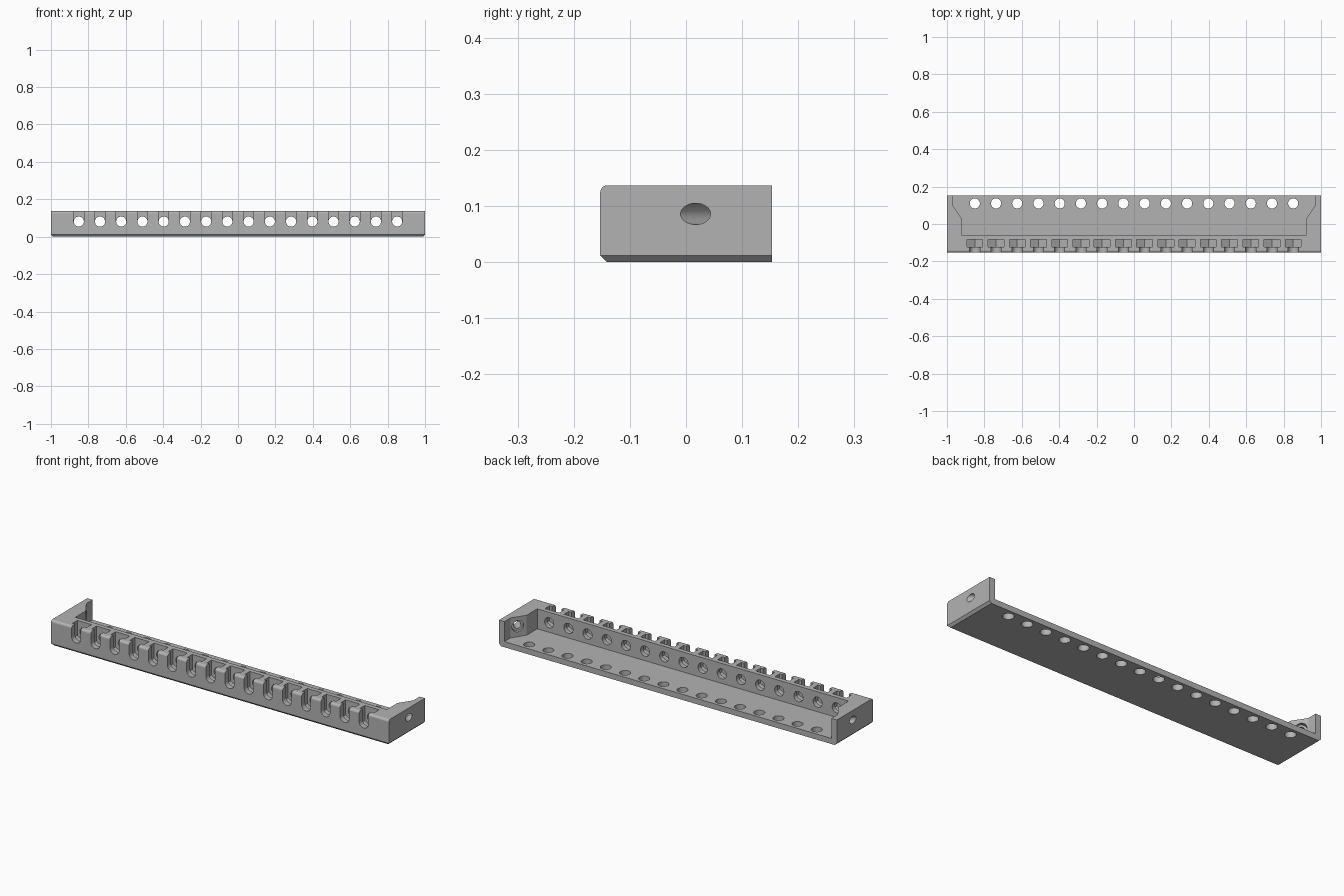
import bpy, bmesh, math
from mathutils import Vector

if "Cube" in bpy.data.objects:
    bpy.data.objects.remove(bpy.data.objects["Cube"])

HALF_Y, HEIGHT = 0.153, 0.137
COUNT, PITCH = 16, 0.1135
HOLE_R, HOLE_Z = 0.027, 0.081
NUT_R = 0.049                     # nut pocket, centre to corner
stations = [(i - (COUNT - 1) / 2) * PITCH for i in range(COUNT)]

grey = bpy.data.materials.new("matte_grey")
grey.use_nodes = True
grey.diffuse_color = (0.45, 0.45, 0.45, 1)
grey.node_tree.nodes["Principled BSDF"].inputs["Base Color"].default_value = (0.45, 0.45, 0.45, 1)


def make(name, bm):
    bmesh.ops.recalc_face_normals(bm, faces=bm.faces[:])
    mesh = bpy.data.meshes.new(name)
    bm.to_mesh(mesh)
    bm.free()
    mesh.materials.append(grey)
    obj = bpy.data.objects.new(name, mesh)
    bpy.context.collection.objects.link(obj)
    return obj


def prism(bm, points, sweep):
    face = bm.faces.new([bm.verts.new(p) for p in points])
    new = bmesh.ops.extrude_face_region(bm, geom=[face])["geom"]
    bmesh.ops.translate(bm, vec=sweep, verts=[v for v in new if isinstance(v, bmesh.types.BMVert)])


def rod(bm, start, end, radius, sides=32):
    start, sweep = Vector(start), Vector(end) - Vector(start)
    turn = sweep.to_track_quat('Z', 'Y')
    angles = [math.tau * i / sides for i in range(sides)]
    prism(bm, [start + turn @ Vector((radius * math.cos(a), radius * math.sin(a), 0)) for a in angles], sweep)


def cut(target, name, bm):
    cutter = make(name, bm)
    cutter.hide_render = True
    mod = target.modifiers.new(name, 'BOOLEAN')
    mod.operation, mod.solver, mod.object = 'DIFFERENCE', 'EXACT', cutter
    bpy.context.view_layer.objects.active = target
    bpy.ops.object.modifier_apply(modifier=mod.name)
    bpy.data.objects.remove(cutter)


# Solid block: bottom chamfered on front and sides, front top edge rounded
bm = bmesh.new()
prism(bm, [(-1, -HALF_Y, 0), (1, -HALF_Y, 0), (1, HALF_Y, 0), (-1, HALF_Y, 0)], Vector((0, 0, HEIGHT)))


def edges_where(test):
    return [e for e in bm.edges if test((e.verts[0].co + e.verts[1].co) / 2)]


bmesh.ops.bevel(bm, geom=edges_where(lambda c: c.z > HEIGHT - 0.01 and c.y < -0.1),
                offset=0.013, segments=5, profile=0.5, affect='EDGES')
bmesh.ops.bevel(bm, geom=edges_where(lambda c: c.z < 0.001 and c.y < 0.1),
                offset=0.012, segments=1, affect='EDGES')
rail = make("mounting_rail", bm)

# Tray hollow, open at the back, leaving thick end blocks with slanted faces
bm = bmesh.new()
side = [(0.922, -0.059), (0.922, 0.03), (0.968, 0.1), (0.968, 0.3)]
outline = side + [(-x, y) for x, y in reversed(side)]
prism(bm, [(x, y, 0.03) for x, y in outline], Vector((0, 0, 0.3)))
cut(rail, "tray_hollow", bm)

# Round holes through the floor
bm = bmesh.new()
for x in stations:
    rod(bm, (x, 0.11, -0.1), (x, 0.11, 0.08), HOLE_R)
cut(rail, "floor_holes", bm)

# Round holes through the inner part of the front wall
bm = bmesh.new()
for x in stations:
    rod(bm, (x, -0.11, HOLE_Z), (x, 0, HOLE_Z), HOLE_R)
cut(rail, "wall_holes", bm)

# Slots with round bottoms, open to the front and top
bm = bmesh.new()
for x in stations:
    arc = [math.pi + math.pi * i / 16 for i in range(17)]
    pts = [(x + HOLE_R * math.cos(a), -0.2, HOLE_Z + HOLE_R * math.sin(a)) for a in arc]
    pts += [(x + HOLE_R, -0.2, 0.3), (x - HOLE_R, -0.2, 0.3)]
    prism(bm, pts, Vector((0, 0.1, 0)))
cut(rail, "front_slots", bm)

# Nut pockets, pointed at the bottom and open to the top
bm = bmesh.new()
w = NUT_R * math.cos(math.pi / 6)
for x in stations:
    pts = [(x - w, 0.3), (x - w, HOLE_Z - NUT_R / 2), (x, HOLE_Z - NUT_R),
           (x + w, HOLE_Z - NUT_R / 2), (x + w, 0.3)]
    prism(bm, [(px, -0.123, pz) for px, pz in pts], Vector((0, 0.04, 0)))
cut(rail, "nut_pockets", bm)

# Angled screw holes in the end blocks, with wider bores on the inside
for name, start, stop, radius in (("screw_holes", -0.05, 0.12, 0.019),
                                  ("screw_bores", 0.04, 0.12, 0.03)):
    bm = bmesh.new()
    for s in (-1, 1):
        rod(bm, (s * (1 - start), 0.017 + start, 0.086), (s * (1 - stop), 0.017 + stop, 0.086), radius)
    cut(rail, name, bm)

# Smooth curved surfaces, crisp edges
bpy.ops.object.select_all(action='DESELECT')
rail.select_set(True)
bpy.context.view_layer.objects.active = rail
bpy.ops.object.shade_smooth_by_angle(angle=math.radians(30))
normals = rail.modifiers.new("even_normals", 'WEIGHTED_NORMAL')
normals.keep_sharp = True
